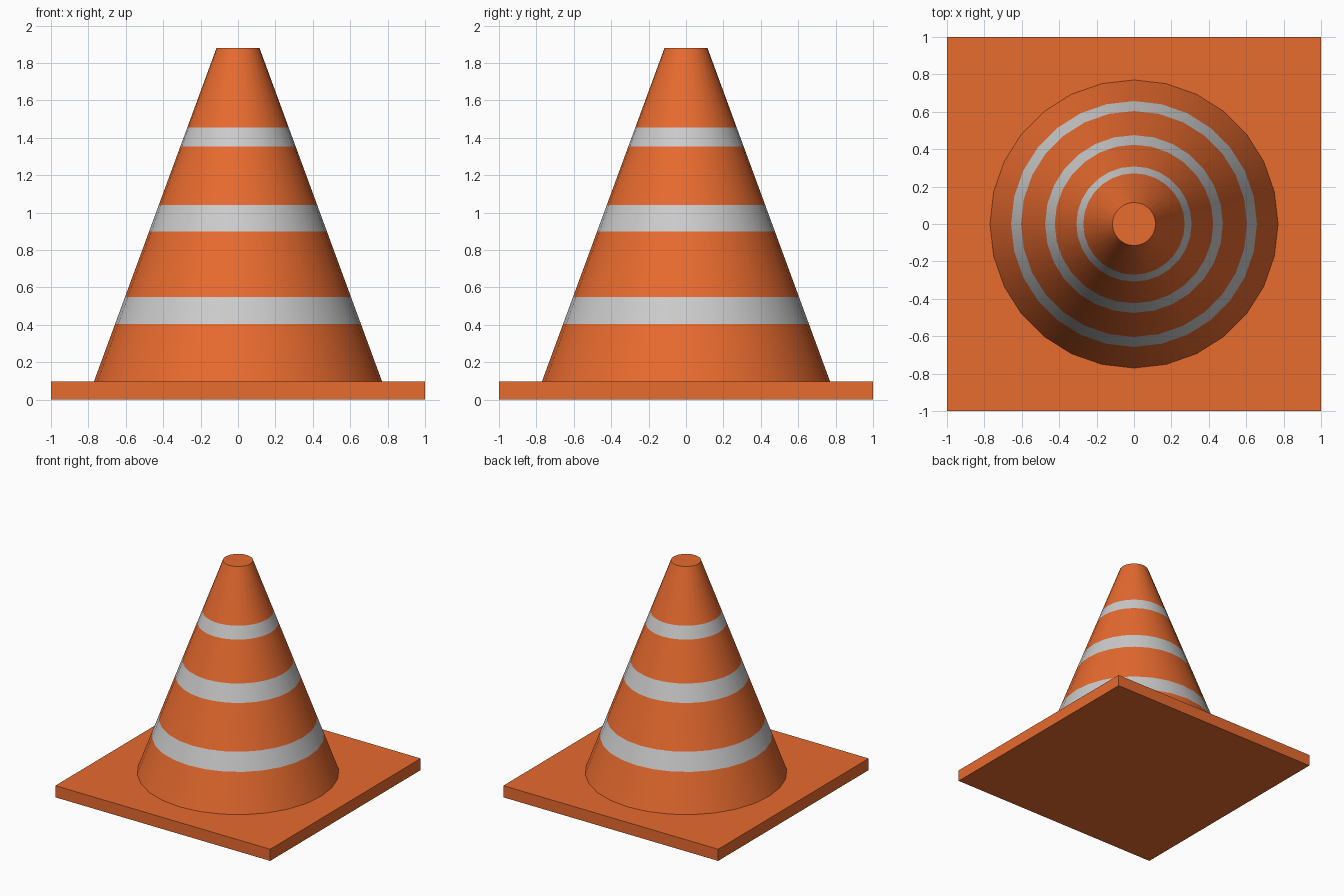
import bpy, bmesh
from math import sin, cos, tau

if "Cube" in bpy.data.objects:
    bpy.data.objects.remove(bpy.data.objects["Cube"])

SIDES = 28
Z0, Z1, R0, R1 = 0.098, 1.88, 0.77, 0.115


def material(name, rgb):
    m = bpy.data.materials.new(name)
    m.diffuse_color = (*rgb, 1)
    m.use_nodes = True
    m.node_tree.nodes["Principled BSDF"].inputs["Base Color"].default_value = m.diffuse_color
    return m


orange = material("orange", (0.80, 0.145, 0.028))
white = material("reflective_grey", (0.8, 0.8, 0.8))

# Square base plate
bpy.ops.mesh.primitive_cube_add(size=1, location=(0, 0, Z0 / 2))
plate = bpy.context.object
plate.name = "base_plate"
plate.scale = (2, 2, Z0)
bpy.ops.object.transform_apply(location=False, rotation=False, scale=True)
plate.data.materials.append(orange)

# Tapered cone body, alternating orange sections and reflective bands
bm = bmesh.new()
rings = []
for z in (Z0, 0.405, 0.55, 0.90, 1.04, 1.355, 1.455, Z1):
    r = R0 + (R1 - R0) * (z - Z0) / (Z1 - Z0)
    rings.append([bm.verts.new((r * cos(tau * i / SIDES), r * sin(tau * i / SIDES), z))
                  for i in range(SIDES)])
for k, (a, b) in enumerate(zip(rings, rings[1:])):
    for i in range(SIDES):
        j = (i + 1) % SIDES
        bm.faces.new((a[i], a[j], b[j], b[i])).material_index = k % 2
bm.faces.new(rings[-1])
mesh = bpy.data.meshes.new("cone_body")
bm.to_mesh(mesh)
bm.free()
mesh.materials.append(orange)
mesh.materials.append(white)
cone = bpy.data.objects.new("cone_body", mesh)
bpy.context.collection.objects.link(cone)

# Smooth sides, crisp top rim
bpy.ops.object.select_all(action='DESELECT')
cone.select_set(True)
bpy.context.view_layer.objects.active = cone
bpy.ops.object.shade_smooth_by_angle(angle=0.6)
